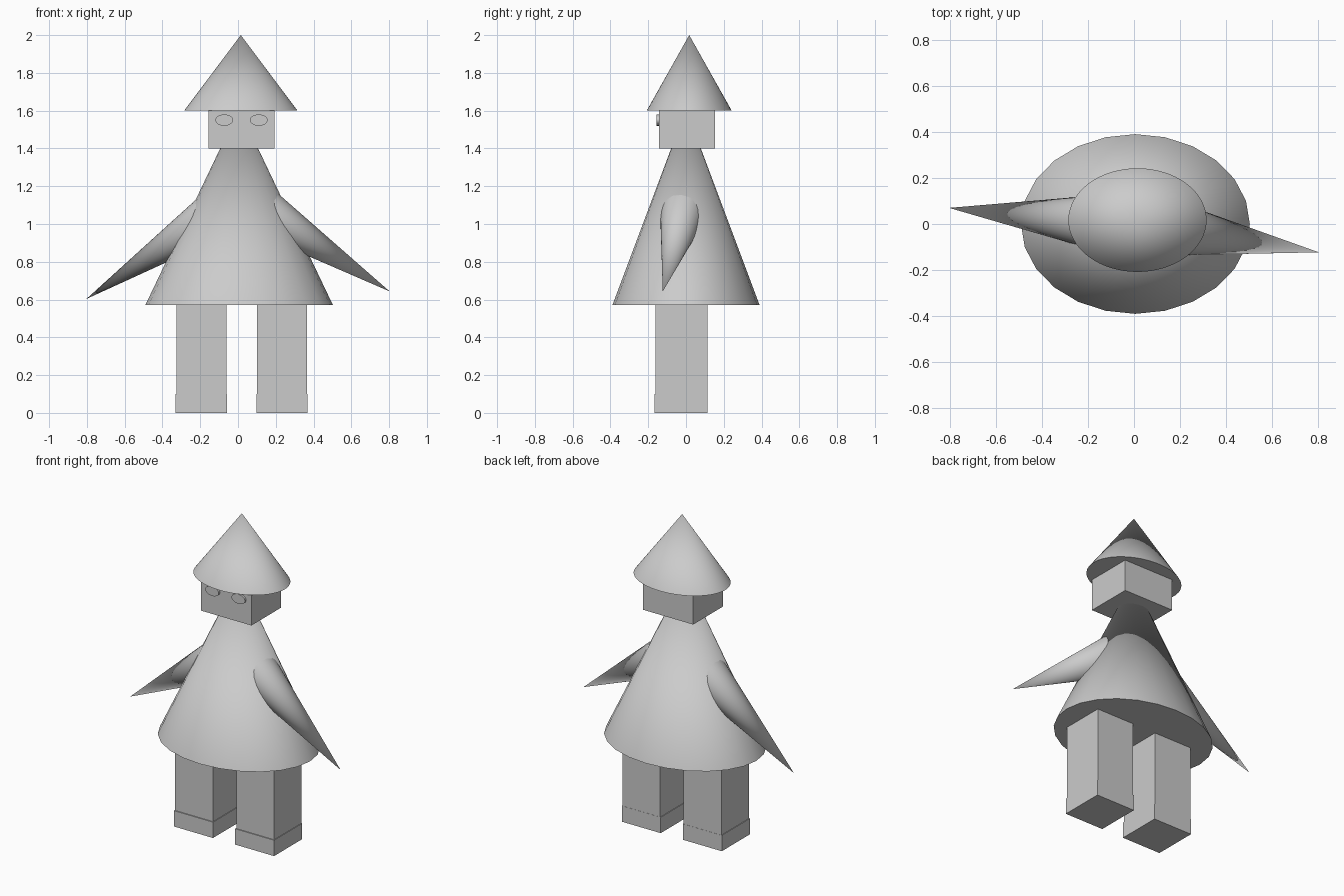
import bpy, bmesh, math
from mathutils import Vector, Matrix

if "Cube" in bpy.data.objects:
    bpy.data.objects.remove(bpy.data.objects["Cube"])


def finish(name, bm, smooth=False):
    mesh = bpy.data.meshes.new(name)
    bm.to_mesh(mesh)
    bm.free()
    obj = bpy.data.objects.new(name, mesh)
    bpy.context.collection.objects.link(obj)
    if smooth:
        bpy.ops.object.select_all(action='DESELECT')
        obj.select_set(True)
        bpy.context.view_layer.objects.active = obj
        bpy.ops.object.shade_smooth_by_angle(angle=math.radians(40))
    return obj


def box(name, lo, hi):
    lo, hi = Vector(lo), Vector(hi)
    bm = bmesh.new()
    bmesh.ops.create_cube(bm, size=1, matrix=Matrix.Translation((lo + hi) / 2)
                          @ Matrix.Diagonal((*(hi - lo), 1)))
    return finish(name, bm)


def cone(name, base, tip, rx, ry, sides, top=0.0):
    """Elliptical cone from the base centre to the tip; top=1 makes a cylinder."""
    base, tip = Vector(base), Vector(tip)
    axis = tip - base
    # upright cones keep x and y as their ellipse axes
    turn = Vector((0, 0, 1)).rotation_difference(axis).to_matrix().to_4x4()
    bm = bmesh.new()
    bmesh.ops.create_cone(bm, cap_ends=True, segments=sides, radius1=1, radius2=top, depth=1,
                          matrix=Matrix.Translation((base + tip) / 2) @ turn
                          @ Matrix.Diagonal((rx, ry, axis.length, 1)))
    bmesh.ops.remove_doubles(bm, verts=bm.verts, dist=1e-5)
    return finish(name, bm, True)


# Hat, head and robe
cone("hat", (0.015, 0.017, 1.6), (0.015, 0.017, 2.0), 0.30, 0.225, 64)
box("head", (-0.157, -0.143, 1.4), (0.194, 0.153, 1.6))
cone("robe", (0.006, 0, 0.57), (0.006, 0, 1.61), 0.497, 0.39, 24)

# Eyes: thin oval discs set into the face
for side, x in (("left", -0.073), ("right", 0.11)):
    cone(side + "_eye", (x, -0.135, 1.55), (x, -0.155, 1.55), 0.047, 0.03, 32, top=1)

# Arms: slim cones ending in a point
cone("left_arm", (-0.14, 0.004, 1.04), (-0.803, 0.07, 0.603), 0.123, 0.123, 32)
cone("right_arm", (0.14, -0.015, 1.063), (0.803, -0.123, 0.643), 0.123, 0.123, 32)

# Legs and feet
for side, x in (("left", -0.326), ("right", 0.101)):
    box(side + "_leg", (x, -0.161, 0.1), (x + 0.264, 0.113, 0.58))
    box(side + "_foot", (x - 0.004, -0.167, 0), (x + 0.268, 0.114, 0.1))
